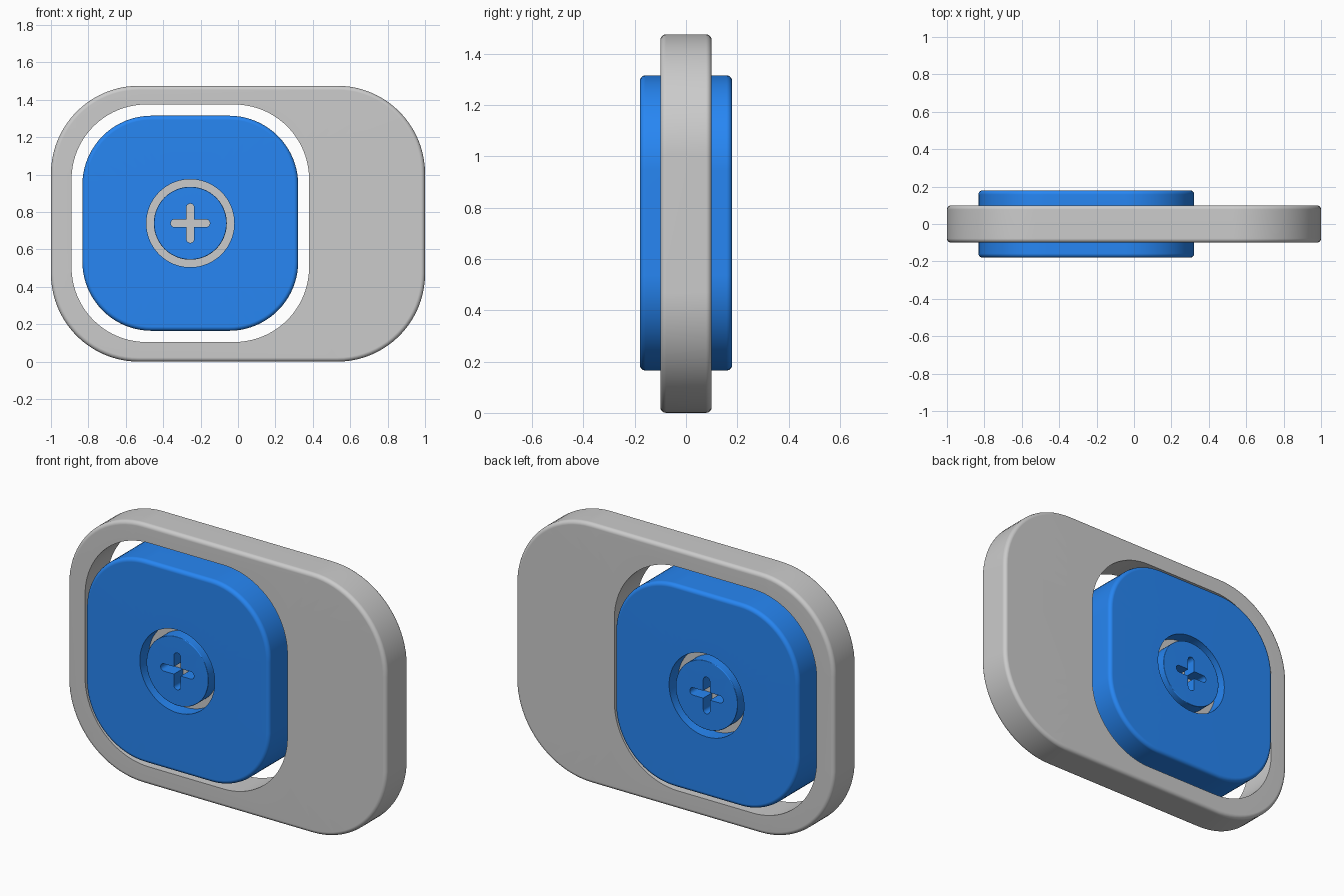
import bpy, bmesh
from math import sin, cos, pi

if "Cube" in bpy.data.objects:
    bpy.data.objects.remove(bpy.data.objects["Cube"])

blue = bpy.data.materials.new("blue")
blue.diffuse_color = (0.02, 0.24, 0.9, 1)
blue.use_nodes = True
blue.node_tree.nodes["Principled BSDF"].inputs["Base Color"].default_value = blue.diffuse_color


def rounded(cx, cz, hw, hh, r, inset=0.0, n=20):
    """Rounded rectangle in x/z; a circle when r equals the half size."""
    hw, hh, r = hw - inset, hh - inset, r - inset
    full = hw - r < 1e-6
    pts = []
    for q, (sx, sz) in enumerate([(1, 1), (-1, 1), (-1, -1), (1, -1)]):
        for i in range(n if full else n + 1):
            a = (q + i / n) * pi / 2
            pts.append((cx + sx * (hw - r) + r * cos(a), cz + sz * (hh - r) + r * sin(a)))
    return pts


def plus(cx, cz, length, w, n=8):
    """Plus sign with round arm ends."""
    pts = []
    for q in range(4):
        arm = [(length - w + w * cos(a), w * sin(a))
               for a in (-pi / 2 + pi * i / n for i in range(n + 1))] + [(w, w)]
        c, s = cos(q * pi / 2), sin(q * pi / 2)
        pts += [(cx + x * c - z * s, cz + x * s + z * c) for x, z in arm]
    return pts


def slab(name, outer, half, bevel=0.0, hole=None, mat=None, steps=4):
    """Plate facing -y, with rounded outer rims and an optional through hole."""
    bm = bmesh.new()

    def loop(pts, y):
        vs = [bm.verts.new((x, y, z)) for x, z in pts]
        return vs, [bm.edges.new((vs[i - 1], vs[i])) for i in range(len(vs))]

    def walls(loops):
        for (a, _), (b, _) in zip(loops, loops[1:]):
            for i in range(len(a)):
                bm.faces.new((a[i - 1], a[i], b[i], b[i - 1]))

    rim = [(bevel * (1 - sin(t)), half - bevel * (1 - cos(t)))
           for t in (pi / 2 * i / steps for i in range(steps + 1))] if bevel else [(0, half)]
    layers = [(d, -y) for d, y in rim] + [(d, y) for d, y in reversed(rim)]
    layers = sorted(layers, key=lambda p: p[1])
    outs = [loop(rounded(*outer, inset=d), y) for d, y in layers]
    walls(outs)
    ins = [loop(hole, -half), loop(hole, half)] if hole else None
    if ins:
        walls(ins)
    for k in (0, -1):
        if ins:
            bmesh.ops.triangle_fill(bm, use_beauty=True, edges=outs[k][1] + ins[k][1])
        else:
            bm.faces.new(outs[k][0])
    bmesh.ops.recalc_face_normals(bm, faces=bm.faces)
    me = bpy.data.meshes.new(name)
    bm.to_mesh(me)
    bm.free()
    ob = bpy.data.objects.new(name, me)
    bpy.context.collection.objects.link(ob)
    if mat:
        me.materials.append(mat)
    bpy.ops.object.select_all(action='DESELECT')
    ob.select_set(True)
    bpy.context.view_layer.objects.active = ob
    bpy.ops.object.shade_smooth_by_angle(angle=0.6)
    wn = ob.modifiers.new("flat_caps", 'WEIGHTED_NORMAL')
    wn.keep_sharp = True
    return ob


# the rim profile runs from the widest point to the cap, so reverse its inset
def arc_fix(half, bevel):
    return half, bevel


CX, CZ = -0.255, 0.74

# grey outer plate with an off-centre window
slab("frame", (0, 0.7375, 1.0, 0.7375, 0.47), 0.1, 0.022,
     rounded(-0.255, 0.74, 0.635, 0.635, 0.40))

# blue block with a round bore
slab("block", (CX, CZ, 0.577, 0.575, 0.37), 0.18, 0.022,
     rounded(CX, CZ, 0.235, 0.235, 0.235), blue)

# blue button with a plus-shaped slot, leaving a ring groove around it
slab("button", (CX, CZ, 0.195, 0.195, 0.195), 0.18, 0.004,
     plus(CX, CZ, 0.105, 0.021), blue)

# grey core forming the floor of the groove and slot
slab("groove_floor", (CX, CZ, 0.236, 0.236, 0.236), 0.1)
